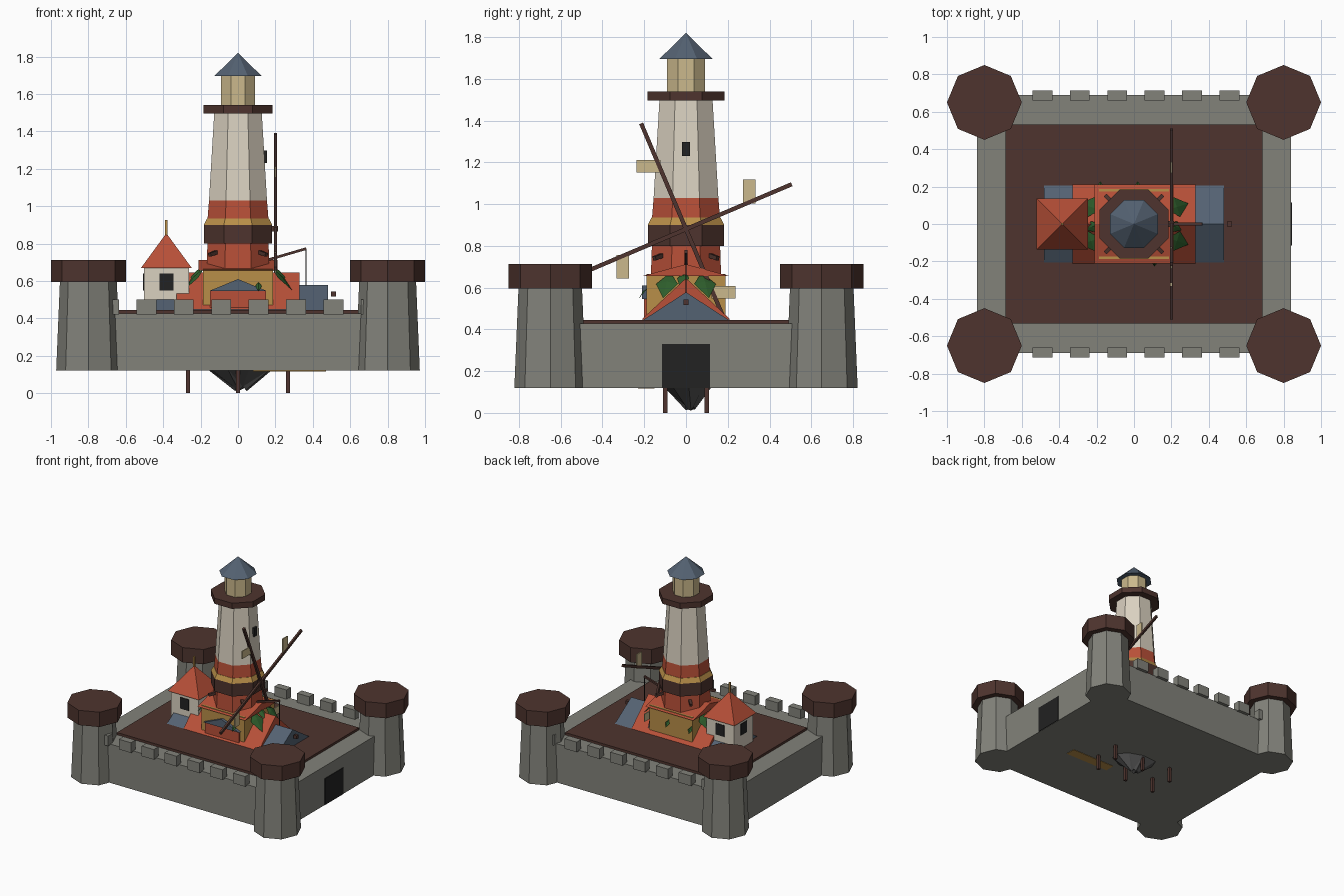
import bpy, bmesh, math, random
from mathutils import Vector, Matrix

if "Cube" in bpy.data.objects:
    bpy.data.objects.remove(bpy.data.objects["Cube"])

random.seed(3)


def mat(name, r, g, b):
    lin = lambda c: ((c / 255 + 0.055) / 1.055) ** 2.4
    m = bpy.data.materials.new(name)
    m.diffuse_color = (lin(r), lin(g), lin(b), 1)
    m.use_nodes = True
    m.node_tree.nodes["Principled BSDF"].inputs["Base Color"].default_value = m.diffuse_color
    return m


STONE = mat("stone grey", 130, 130, 122)
BROWN = mat("dark brown wood", 78, 52, 46)
RED = mat("brick red", 184, 80, 56)
BLUE = mat("slate blue", 84, 98, 114)
GOLD = mat("ochre", 184, 142, 72)
WHITE = mat("plaster white", 218, 209, 192)
BEIGE = mat("canvas beige", 203, 185, 140)
BLACK = mat("black", 34, 34, 34)
GREEN = mat("leaf green", 46, 94, 44)
ROCK = mat("dark rock", 82, 82, 82)


def finish(name, bm, m):
    bmesh.ops.recalc_face_normals(bm, faces=bm.faces)
    me = bpy.data.meshes.new(name)
    bm.to_mesh(me)
    bm.free()
    me.materials.append(m)
    ob = bpy.data.objects.new(name, me)
    bpy.context.collection.objects.link(ob)
    return ob


def box(name, m, x, y, z):
    """Box from (min, max) ranges."""
    bm = bmesh.new()
    mid = [(a + b) / 2 for a, b in (x, y, z)]
    size = [b - a for a, b in (x, y, z)]
    bmesh.ops.create_cube(bm, size=1, matrix=Matrix.Translation(mid) @ Matrix.Diagonal((*size, 1)))
    return finish(name, bm, m)


def frustum(name, m, r1, r2, z1, z2, c=(0, 0), flat=True, sides=8):
    """Tapered prism; flat=True turns a flat side to the front and takes radii to the flats."""
    k = 1 / math.cos(math.pi / sides) if flat else 1
    bm = bmesh.new()
    mx = Matrix.Translation((c[0], c[1], (z1 + z2) / 2)) @ Matrix.Rotation(math.pi / sides if flat else 0, 4, 'Z')
    bmesh.ops.create_cone(bm, cap_ends=True, segments=sides, radius1=r1 * k, radius2=r2 * k,
                          depth=z2 - z1, matrix=mx)
    return finish(name, bm, m)


def gable(name, m, x, y, z, along='x'):
    """Triangular roof prism with its ridge along x or y."""
    bm = bmesh.new()
    (x0, x1), (y0, y1), (z0, z1) = x, y, z
    xm, ym = (x0 + x1) / 2, (y0 + y1) / 2
    if along == 'x':
        ends = [[(e, y0, z0), (e, y1, z0), (e, ym, z1)] for e in x]
    else:
        ends = [[(x0, e, z0), (x1, e, z0), (xm, e, z1)] for e in y]
    a, b = [[bm.verts.new(p) for p in e] for e in ends]
    bm.faces.new(a)
    bm.faces.new(b)
    for i in range(3):
        j = (i + 1) % 3
        bm.faces.new((a[i], a[j], b[j], b[i]))
    return finish(name, bm, m)


def beam(name, m, p, q, w, h):
    """Square bar from p to q."""
    p, q = Vector(p), Vector(q)
    d = q - p
    bm = bmesh.new()
    mx = Matrix.Translation((p + q) / 2) @ d.to_track_quat('Z', 'Y').to_matrix().to_4x4()
    bmesh.ops.create_cube(bm, size=1, matrix=mx @ Matrix.Diagonal((w, h, d.length, 1)))
    return finish(name, bm, m)


def leaf(name, base, tip, w):
    """Pointed leaf with a raised middle rib."""
    base, tip = Vector(base), Vector(tip)
    side = (tip - base).cross(Vector((0, 0, 1))).normalized() * w / 2
    mid = base.lerp(tip, 0.45)
    bm = bmesh.new()
    b, t, l, r, c = [bm.verts.new(p) for p in (base, tip, mid - side, mid + side, mid + Vector((0, 0, 0.012)))]
    for f in ((b, l, c), (l, t, c), (t, r, c), (r, b, c)):
        bm.faces.new(f)
    finish(name, bm, GREEN)


# Fortress block, deck, gate
box("fortress_wall", STONE, (-.84, .84), (-.69, .69), (.12, .427))
box("deck", BROWN, (-.688, .688), (-.532, .532), (.41, .445))
box("gate", BLACK, (.838, .845), (-.115, .115), (.122, .33))

# Corner towers
for sx in (-1, 1):
    for sy in (-1, 1):
        c = (sx * .8, sy * .65)
        frustum("corner_tower", STONE, .172, .152, .12, .6, c, flat=False)
        frustum("corner_tower_cap", BROWN, .2, .2, .595, .712, c, flat=False)

# Battlements on front and back walls
for sy in (-1, 1):
    for i in range(8):
        x = -.69 + .2 * i
        box("merlon", STONE, (x - .053, x + .053), (sy * .687 - .028, sy * .687 + .028), (.42, .5))

# Stacked roofs and hall under the lighthouse
gable("lower_roof", BLUE, (-.48, .48), (-.22, .22), (.435, .578))
gable("middle_roof", RED, (-.33, .33), (-.212, .212), (.448, .645))
box("hall", GOLD, (-.188, .188), (-.188, .188), (.44, .665))
gable("hall_roof", RED, (-.21, .21), (-.21, .21), (.655, .712))
box("porch", RED, (-.15, .15), (-.2, -.1), (.44, .547))
gable("porch_roof", BLUE, (-.157, .157), (-.21, -.1), (.545, .61), 'y')

# Lighthouse
frustum("lighthouse_base", RED, .17, .163, .6, .81)
frustum("lighthouse_brown_band", BROWN, .183, .183, .80, .90)
frustum("lighthouse_ochre_band", GOLD, .183, .165, .90, .935)
frustum("lighthouse_red_band", RED, .163, .155, .93, 1.03)
frustum("lighthouse_shaft", WHITE, .155, .127, 1.03, 1.5)
frustum("gallery", BROWN, .185, .185, 1.495, 1.54)
frustum("lamp_room", BEIGE, .09, .09, 1.54, 1.7)
frustum("lamp_roof", BLUE, .127, 0, 1.695, 1.82)
box("lighthouse_window", BLACK, (.138, .155), (-.018, .018), (1.23, 1.298))
for k in range(4):
    a = math.radians(45 + 90 * k)
    ca, sa = math.cos(a), math.sin(a)
    beam("bracket", BROWN, (.1 * ca, .1 * sa, .77), (.215 * ca, .215 * sa, .74), .02, .02)

# Windmill sails on the right side
HUB = Vector((.2, 0, .88))
frustum_axle = beam("axle", BROWN, (.14, 0, .88), (.215, 0, .88), .03, .03)
for k in range(4):
    a = math.radians(23 + 90 * k)
    beam("sail_arm", BROWN, HUB, HUB + Vector((0, math.cos(a), math.sin(a))) * .55, .016, .02)
    y, z = [(.302, .18), (-.18, .302), (-.302, -.18), (.18, -.302)][k]
    hy, hz = (.03, .057) if k % 2 == 0 else (.057, .03)
    box("sail_panel", BEIGE, (.196, .204), (y - hy, y + hy), (.88 + z - hz, .88 + z + hz))

# Hoist with rope and small crate
beam("hoist_arm", BROWN, (.15, 0, .71), (.365, 0, .773), .014, .014)
box("hoist_rope", BLACK, (.361, .365), (-.002, .002), (.5, .773))
box("crate", BROWN, (.497, .523), (-.013, .013), (.517, .543))

# Side house
H = -.383
box("house", WHITE, (H - .12, H + .12), (-.12, .12), (.44, .675))
frustum("house_roof", RED, .137, 0, .668, .855, (H, 0), sides=4)
box("house_finial", GOLD, (H - .006, H + .006), (-.006, .006), (.84, .925))
for sy in (-1, 1):
    box("house_window", BLACK, (H - .038, H + .038), (sy * .121 - .003, sy * .121 + .003), (.55, .64))
box("house_side_window", BLACK, (H - .124, H - .118), (-.038, .038), (.55, .64))

# Leaves around the hall
for sx in (-1, 1):
    for sy in (-1, 1):
        leaf("side_leaf", (sx * .18, sy * .075, .672), (sx * .29, sy * .11, .55), .11)
    leaf("ridge_leaf", (sx * .18, 0, .68), (sx * .27, -.03, .6), .06)
for x, s in ((.11, -1), (-.18, 1), (.02, 1)):
    leaf("small_leaf", (x, s * .185, .595), (x, s * .228, .545), .035)

# Underside: hanging rock, posts and floor plank
bm = bmesh.new()
bmesh.ops.create_cone(bm, cap_ends=True, segments=9, radius1=.03, radius2=.17, depth=.11,
                      matrix=Matrix.Translation((.0, 0, .07)) @ Matrix.Diagonal((1.05, .78, 1, 1)))
for v in bm.verts:
    if v.co.z < .06:
        v.co += Vector((.015, .02, random.uniform(-.005, .025)))
    else:
        v.co += Vector((random.uniform(-.02, .02), random.uniform(-.02, .02), .005))
bmesh.ops.triangulate(bm, faces=bm.faces)
finish("hanging_rock", bm, ROCK)
for x in (-.267, 0, .267):
    for y in (-.1, .1):
        box("post", BROWN, (x - .011, x + .011), (y - .011, y + .011), (0, .2))
box("floor_plank", GOLD, (.08, .47), (-.23, -.15), (.117, .125))
